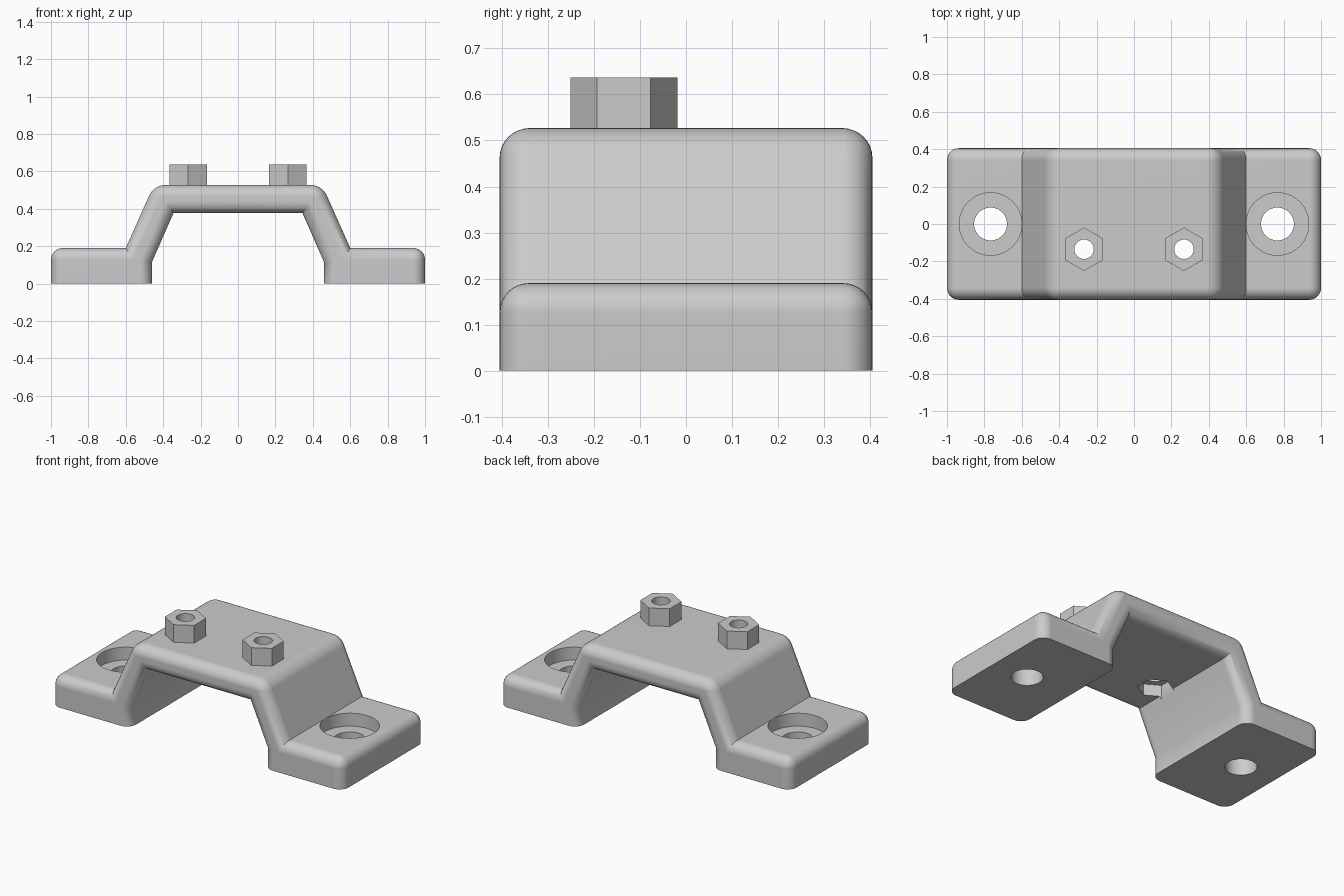
import bpy, bmesh, math

old = bpy.data.objects.get("Cube")
if old:
    bpy.data.objects.remove(old)

HALF_DEPTH = 0.405
TOP = 0.527
FOOT_TOP = 0.19
UNDER = 0.376
FILLET = 0.063
NUT_X, NUT_Y = 0.267, -0.135

grey = bpy.data.materials.new("plain_grey")
grey.use_nodes = True
grey.diffuse_color = (0.6, 0.6, 0.6, 1)
grey.node_tree.nodes["Principled BSDF"].inputs["Base Color"].default_value = (0.6, 0.6, 0.6, 1)


def finish_mesh(name, bm):
    bmesh.ops.recalc_face_normals(bm, faces=bm.faces)
    mesh = bpy.data.meshes.new(name)
    bm.to_mesh(mesh)
    bm.free()
    mesh.materials.append(grey)
    obj = bpy.data.objects.new(name, mesh)
    bpy.context.collection.objects.link(obj)
    return obj


def prism(name, sides, radius, x, y, z0, z1, turn=0.0):
    """Upright prism or cylinder between two heights."""
    bm = bmesh.new()
    rings = []
    for z in (z0, z1):
        angles = [turn + math.tau * i / sides for i in range(sides)]
        rings.append([bm.verts.new((x + radius * math.cos(a), y + radius * math.sin(a), z))
                      for a in angles])
    bm.faces.new(rings[0])
    bm.faces.new(rings[1])
    for i in range(sides):
        j = (i + 1) % sides
        bm.faces.new((rings[0][i], rings[0][j], rings[1][j], rings[1][i]))
    return finish_mesh(name, bm)


def activate(obj):
    bpy.ops.object.select_all(action='DESELECT')
    obj.select_set(True)
    bpy.context.view_layer.objects.active = obj


def cut(obj, cutter):
    cutter.hide_render = True
    activate(obj)
    mod = obj.modifiers.new("cut", 'BOOLEAN')
    mod.operation = 'DIFFERENCE'
    mod.solver = 'EXACT'
    mod.object = cutter
    bpy.ops.object.modifier_apply(modifier=mod.name)
    bpy.data.objects.remove(cutter)


def smooth(obj):
    activate(obj)
    bpy.ops.object.shade_smooth_by_angle(angle=math.radians(30))
    mod = obj.modifiers.new("flat_faces", 'WEIGHTED_NORMAL')
    mod.keep_sharp = True


# Bracket body: half profile mirrored, then extruded from front to back
half = [(0.345, UNDER), (0.46, 0.115), (0.46, 0), (1, 0),
        (1, FOOT_TOP), (0.6, FOOT_TOP), (0.45, TOP)]
profile = half + [(-x, z) for x, z in reversed(half)]
bm = bmesh.new()
front = [bm.verts.new((x, -HALF_DEPTH, z)) for x, z in profile]
back = [bm.verts.new((x, HALF_DEPTH, z)) for x, z in profile]
bm.faces.new(front)
bm.faces.new(back)
for i in range(len(profile)):
    j = (i + 1) % len(profile)
    bm.faces.new((front[i], front[j], back[j], back[i]))
bmesh.ops.recalc_face_normals(bm, faces=bm.faces)


# Round the outline edges and the outer corners, leaving the soles sharp
def is_rounded(edge):
    a, b = (v.co for v in edge.verts)
    if abs(a.y - b.y) < 0.001:
        return max(a.z, b.z) > 0.001
    return a.z > TOP - 0.001 or (abs(a.x) > 0.99 and a.z > 0.1)


bmesh.ops.bevel(bm, geom=[e for e in bm.edges if is_rounded(e)], offset=FILLET,
                offset_type='OFFSET', segments=8, profile=0.5,
                affect='EDGES', clamp_overlap=False)
bracket = finish_mesh("bracket_body", bm)

for side, label in ((1, "left"), (-1, "right")):
    # Counterbored mounting hole in each foot
    cut(bracket, prism("foot_hole", 48, 0.088, side * 0.767, 0, -0.1, 0.3))
    cut(bracket, prism("foot_counterbore", 64, 0.167, side * 0.767, 0, 0.11, 0.3))

    # Bolt hole with a hexagonal pocket on the underside
    x = side * NUT_X
    cut(bracket, prism("bolt_hole", 40, 0.052, x, NUT_Y, 0.3, 0.7))
    cut(bracket, prism("hex_pocket", 6, 0.1, x, NUT_Y, 0.3, UNDER + 0.07, math.pi / 6))

    # Hexagonal boss on top
    boss = prism(label + "_hex_boss", 6, 0.116, x, NUT_Y, TOP, 0.637, math.pi / 6)
    cut(boss, prism("boss_hole", 40, 0.052, x, NUT_Y, 0.3, 0.8))
    smooth(boss)

smooth(bracket)
